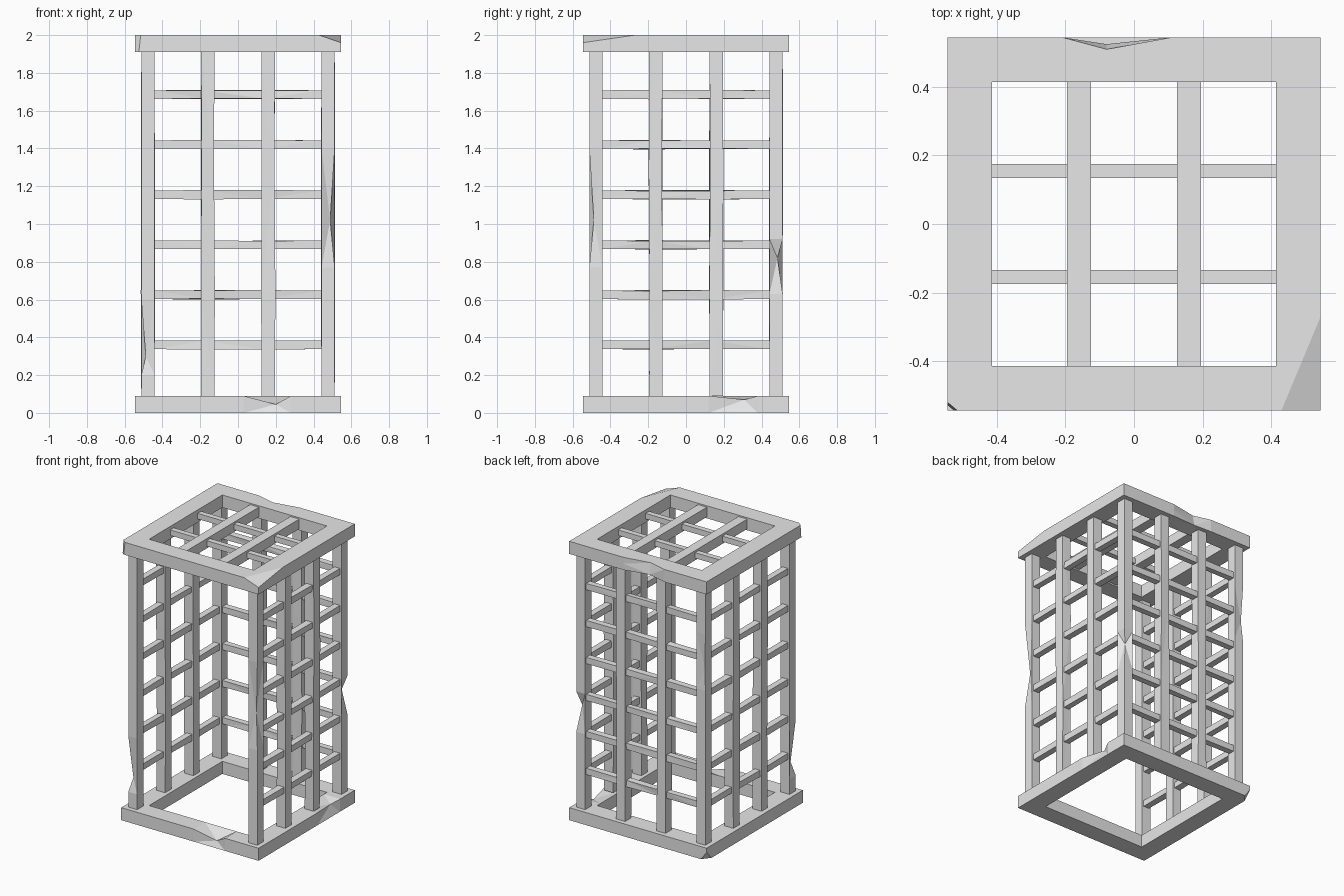
import bpy, bmesh, random
from mathutils import Vector

random.seed(4)
if "Cube" in bpy.data.objects:
    bpy.data.objects.remove(bpy.data.objects["Cube"], do_unlink=True)

stone = bpy.data.materials.new("plain_grey")
stone.use_nodes = True
GREY = (0.8, 0.8, 0.8, 1)
stone.diffuse_color = GREY
stone.node_tree.nodes["Principled BSDF"].inputs["Base Color"].default_value = GREY

HEIGHT, RIM, OUT, INN = 2.0, 0.09, 0.545, 0.415
POST, BAR, RUNG = 0.477, 0.16, 0.045
THICK = 0.07


def beam(name, axis, centre, size, dents=(), chips=(), wobble=0.0):
    """Box with edge dents (start, deepest, end, corner direction, push) and corner chips (three points)."""
    bm = bmesh.new()
    bmesh.ops.create_cube(bm, size=1)
    bmesh.ops.scale(bm, vec=size, verts=bm.verts)
    bmesh.ops.translate(bm, vec=centre, verts=bm.verts)
    centre = Vector(centre)
    along = Vector([float(i == axis) for i in range(3)])

    def geometry():
        return bm.verts[:] + bm.edges[:] + bm.faces[:]

    def slice_at(t):
        bmesh.ops.bisect_plane(bm, geom=geometry(), plane_co=along * t, plane_no=along)

    for chip in chips:
        a, b, c = map(Vector, chip)
        normal = (b - a).cross(c - a).normalized()
        if normal.dot(a - Vector((0, 0, HEIGHT / 2))) < 0:
            normal.negate()
        cut = bmesh.ops.bisect_plane(bm, geom=geometry(), plane_co=a, plane_no=normal, clear_outer=True)
        rim = [e for e in cut["geom_cut"] if isinstance(e, bmesh.types.BMEdge)]
        if rim:
            bmesh.ops.holes_fill(bm, edges=rim)

    for start, deep, end, corner, push in dents:
        for t in (start, deep, end):
            slice_at(t)
        for v in bm.verts:
            side = v.co - centre
            at_corner = all(side[i] * corner[i] > 0 for i in range(3) if corner[i])
            if abs(v.co[axis] - deep) < 1e-4 and at_corner:
                v.co += Vector(push)

    # slight hand-hewn unevenness away from the ends
    if wobble:
        for t in (-0.2, 0.15):
            slice_at(centre[axis] + t * size[axis])
        for v in bm.verts:
            if abs(v.co[axis] - centre[axis]) < 0.45 * size[axis]:
                v.co += Vector([0 if i == axis else random.uniform(-wobble, wobble) for i in range(3)])

    bmesh.ops.triangulate(bm, faces=bm.faces[:])
    bmesh.ops.recalc_face_normals(bm, faces=bm.faces[:])
    mesh = bpy.data.meshes.new(name)
    bm.to_mesh(mesh)
    bm.free()
    mesh.materials.append(stone)
    obj = bpy.data.objects.new(name, mesh)
    bpy.context.collection.objects.link(obj)


def frame(name, z, dents, chips):
    """Square rim of four beams."""
    mid, width = (OUT + INN) / 2, OUT - INN
    for side, s in (("front", -1), ("back", 1)):
        beam(f"{name}_{side}", 0, (0, s * mid, z), (2 * OUT, width, RIM), dents.get(side, ()), chips)
    for side, s in (("right", -1), ("left", 1)):
        beam(f"{name}_{side}", 1, (s * mid, 0, z), (width, 2 * INN, RIM), dents.get(side, ()), chips)


# top and bottom frames
frame("top_frame", HEIGHT - RIM / 2,
      {"back": [(-0.21, -0.08, 0.11, (0, 1, 1), (0, -0.035, 0)),
                (-0.21, -0.08, 0.11, (0, 1, -1), (0, -0.02, 0.01))]},
      [((0.43, -OUT, 2), (OUT, -0.27, 2), (OUT, -OUT, 1.96)),
       ((-0.515, -OUT, 2), (-OUT, -0.52, 2), (-0.525, -OUT, 1.91))])
frame("bottom_frame", RIM / 2,
      {"front": [(0.03, 0.2, 0.28, (0, -1, 1), (0, 0.02, -0.045))],
       "left": [(0.12, 0.31, 0.38, (1, 0, 1), (-0.03, 0, -0.02))]},
      [((-0.5, OUT, 0), (-OUT, 0.49, 0), (-OUT, OUT, 0.06))])

# corner posts with worn outer edges
INNER = HEIGHT - 2 * RIM
worn = {(1, -1): (0.77, 1.02, 1.4, 0.024), (-1, -1): (0.2, 0.3, 0.6, 0.024),
        (1, 1): (0.63, 0.82, 0.92, 0.028), (-1, 1): (1.2, 1.35, 1.6, 0.01)}
for (sx, sy), (low, deep, high, d) in worn.items():
    name = f"{'front' if sy < 0 else 'back'}_{'left' if sx > 0 else 'right'}_post"
    beam(name, 2, (sx * POST, sy * POST, 1), (THICK, THICK, INNER),
         [(low, deep, high, (sx, sy, 0), (-sx * d, -sy * d, 0))])

# lattice on the back and both sides, front left open
rung_heights = [0.36 + 0.265 * i for i in range(6)]
span = 2 * POST - THICK
for s in (-1, 1):
    beam("back_bar", 2, (s * BAR, POST, 1), (THICK, THICK, INNER), wobble=0.003)
    for side, sx in (("left", 1), ("right", -1)):
        beam(f"{side}_bar", 2, (sx * POST, s * BAR, 1), (THICK, THICK, INNER), wobble=0.003)
for z in rung_heights:
    beam("back_rung", 0, (0, POST, z), (span, RUNG, RUNG), wobble=0.003)
    for side, sx in (("left", 1), ("right", -1)):
        beam(f"{side}_rung", 1, (sx * POST, 0, z), (RUNG, span, RUNG), wobble=0.003)

# roof grid
roof_z = HEIGHT - RIM / 2
for s in (-1, 1):
    beam("roof_bar", 1, (s * BAR, 0, roof_z), (THICK, 2 * INN, THICK))
    beam("roof_rung", 0, (0, s * 0.155, roof_z), (2 * INN, 0.04, 0.04))
